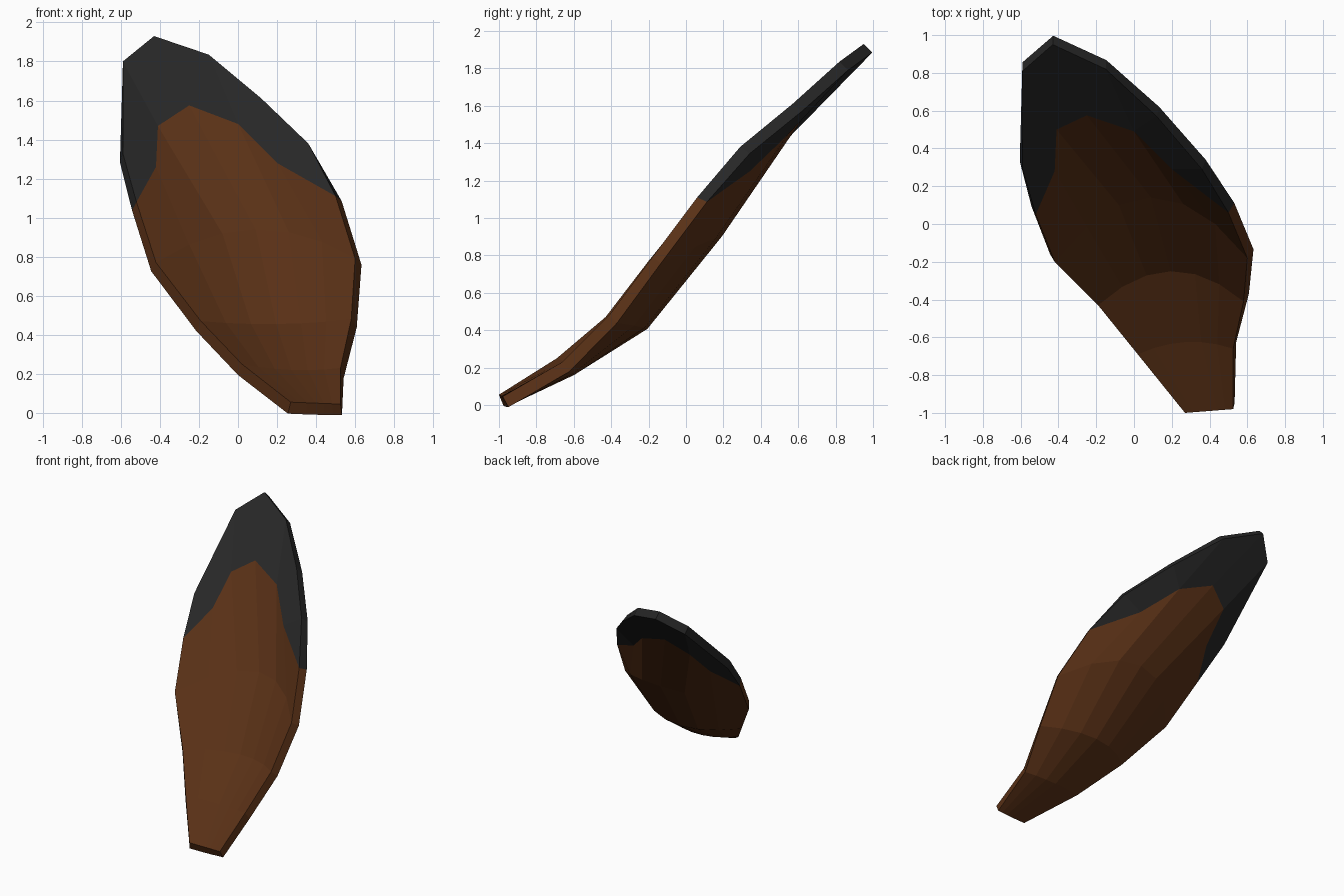
import bpy, bmesh
from mathutils import Vector as V

if "Cube" in bpy.data.objects:
    bpy.data.objects.remove(bpy.data.objects["Cube"])


def material(name, rgb):
    m = bpy.data.materials.new(name)
    m.diffuse_color = (*rgb, 1)
    m.use_nodes = True
    m.node_tree.nodes["Principled BSDF"].inputs["Base Color"].default_value = m.diffuse_color
    return m


# Lower blade: left end, right end and cupping vector of each row
ROWS = [
    ((.27, -1.0, .055), (.525, -.98, .045), (0, 0, 0)),
    ((.02, -.69, .25), (.525, -.66, .23), (0, .05, -.02)),
    ((-.19, -.43, .47), (.58, -.41, .48), (0, .17, -.02)),
    ((-.42, -.20, .77), (.60, -.18, .79), (0, .33, .16)),
]
# Colour boundary arch and dark tip outline, both left to right
ARCH = [(-.52, .05, 1.08), (-.42, .28, 1.26), (-.41, .50, 1.47), (-.25, .575, 1.575),
        (0, .49, 1.48), (.20, .29, 1.28), (.50, .06, 1.11)]
TIP = [(-.59, .29, 1.33), (-.59, .81, 1.80), (-.43, .95, 1.93),
       (-.15, .82, 1.835), (.12, .57, 1.61), (.36, .29, 1.38)]

bm = bmesh.new()
N = len(ARCH)
grid = []
for left, right, cup in ROWS:
    row = []
    for i in range(N):
        t = i / (N - 1)
        row.append(bm.verts.new(V(left).lerp(V(right), t) + V(cup) * 4 * t * (1 - t)))
    grid.append(row)
arch = [bm.verts.new(p) for p in ARCH]
tip = [bm.verts.new(p) for p in TIP]
grid.append(arch)

# Brown blade faces
for a, b in zip(grid, grid[1:]):
    for i in range(N - 1):
        bm.faces.new((a[i], a[i + 1], b[i + 1], b[i]))

# Dark tip faces bridging the arch to the outline
dark = [(arch[0], arch[1], tip[0]),
        (arch[1], arch[2], tip[1], tip[0]),
        (arch[2], arch[3], tip[2], tip[1]),
        (arch[3], arch[4], tip[3], tip[2]),
        (arch[4], tip[4], tip[3]),
        (arch[4], arch[5], tip[5], tip[4]),
        (arch[5], arch[6], tip[5])]
for f in dark:
    bm.faces.new(f).material_index = 1
bm.normal_update()

mesh = bpy.data.meshes.new("feather_blade")
bm.to_mesh(mesh)
bm.free()
mesh.materials.append(material("brown", (.10, .03, .008)))
mesh.materials.append(material("dark_grey", (.02, .02, .02)))
blade = bpy.data.objects.new("feather_blade", mesh)
bpy.context.collection.objects.link(blade)

# Plate thickness towards the back
solid = blade.modifiers.new("thickness", 'SOLIDIFY')
solid.thickness = .065
solid.offset = -1
